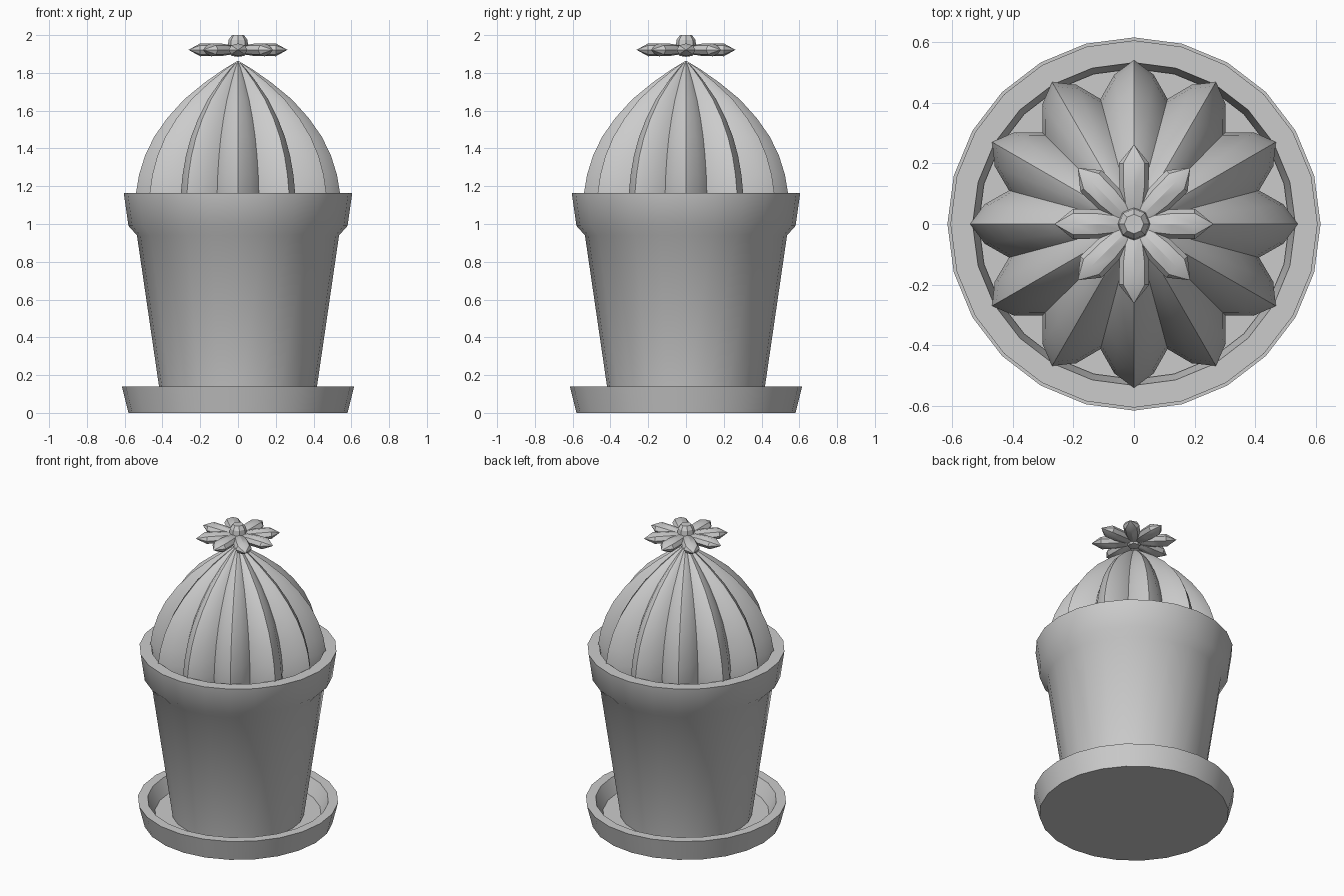
import bpy, bmesh, math
from mathutils import Matrix

if "Cube" in bpy.data.objects:
    bpy.data.objects.remove(bpy.data.objects["Cube"])


def make_object(name, bm, angle):
    bmesh.ops.remove_doubles(bm, verts=bm.verts, dist=1e-5)
    bmesh.ops.recalc_face_normals(bm, faces=bm.faces)
    mesh = bpy.data.meshes.new(name)
    bm.to_mesh(mesh)
    bm.free()
    ob = bpy.data.objects.new(name, mesh)
    bpy.context.collection.objects.link(ob)
    bpy.ops.object.select_all(action='DESELECT')
    ob.select_set(True)
    bpy.context.view_layer.objects.active = ob
    bpy.ops.object.shade_smooth_by_angle(angle=math.radians(angle))
    return ob


def lathe(bm, profile, sides, rib=lambda i: 1.0, matrix=Matrix()):
    """Revolve (radius, z) points; rib scales the radius around the turn."""
    rings = []
    for r, z in profile:
        ring = []
        for i in range(sides if r > 0 else 1):
            a = 2 * math.pi * i / sides
            k = r * rib(i)
            ring.append(bm.verts.new(matrix @ Matrix.Translation((k * math.cos(a), k * math.sin(a), z)).translation))
        rings.append(ring)
    for lo, hi in zip(rings, rings[1:]):
        for i in range(sides):
            j = (i + 1) % sides
            quad = [lo[i % len(lo)], lo[j % len(lo)], hi[j % len(hi)], hi[i % len(hi)]]
            bm.faces.new(list(dict.fromkeys(quad)))


def revolved(name, profile, sides, angle=30, rib=lambda i: 1.0):
    bm = bmesh.new()
    lathe(bm, profile, sides, rib)
    return make_object(name, bm, angle)


# Saucer with a shallow hollow
revolved("saucer", [(0, 0), (0.58, 0), (0.615, 0.14), (0.555, 0.14), (0.51, 0.05), (0, 0.05)], 24)

# Tapered pot with a thick rim, hollow down to below the soil
revolved("pot", [(0, 0.05), (0.405, 0.05), (0.535, 0.94), (0.58, 0.99), (0.605, 1.165),
                 (0.532, 1.165), (0.505, 1.0), (0, 1.0)], 24, 45)

# Soil disc
revolved("soil", [(0, 1.06), (0.512, 1.06)], 24)

# Cactus body: twelve sharp ribs, four segments each
rib_shape = [1.0, 0.92, 0.79, 0.92]
revolved("cactus", [(0.52, 1.02), (0.537, 1.1), (0.54, 1.165), (0.524, 1.26), (0.493, 1.36),
                    (0.445, 1.46), (0.375, 1.56), (0.285, 1.66), (0.175, 1.75),
                    (0.075, 1.82), (0, 1.865)], 48, 32, lambda i: rib_shape[i % 4])

# Flower: eight flattened pointed petals laid out around the tip
bm = bmesh.new()
petal = [(0, 0), (0.033, 0.03), (0.048, 0.12), (0.05, 0.2), (0, 0.262)]
for n in range(8):
    m = (Matrix.Translation((0, 0, 1.922)) @ Matrix.Rotation(n * math.pi / 4, 4, 'Z')
         @ Matrix.Diagonal((1, 1, 0.68, 1)) @ Matrix.Rotation(math.pi / 2, 4, 'Y'))
    lathe(bm, petal, 8, matrix=m)
make_object("petals", bm, 30)

# Faceted flower centre
revolved("flower_centre", [(0, 1.885), (0.035, 1.89), (0.056, 1.925), (0.05, 1.975),
                           (0.032, 2.0), (0, 2.0)], 8, 20)
